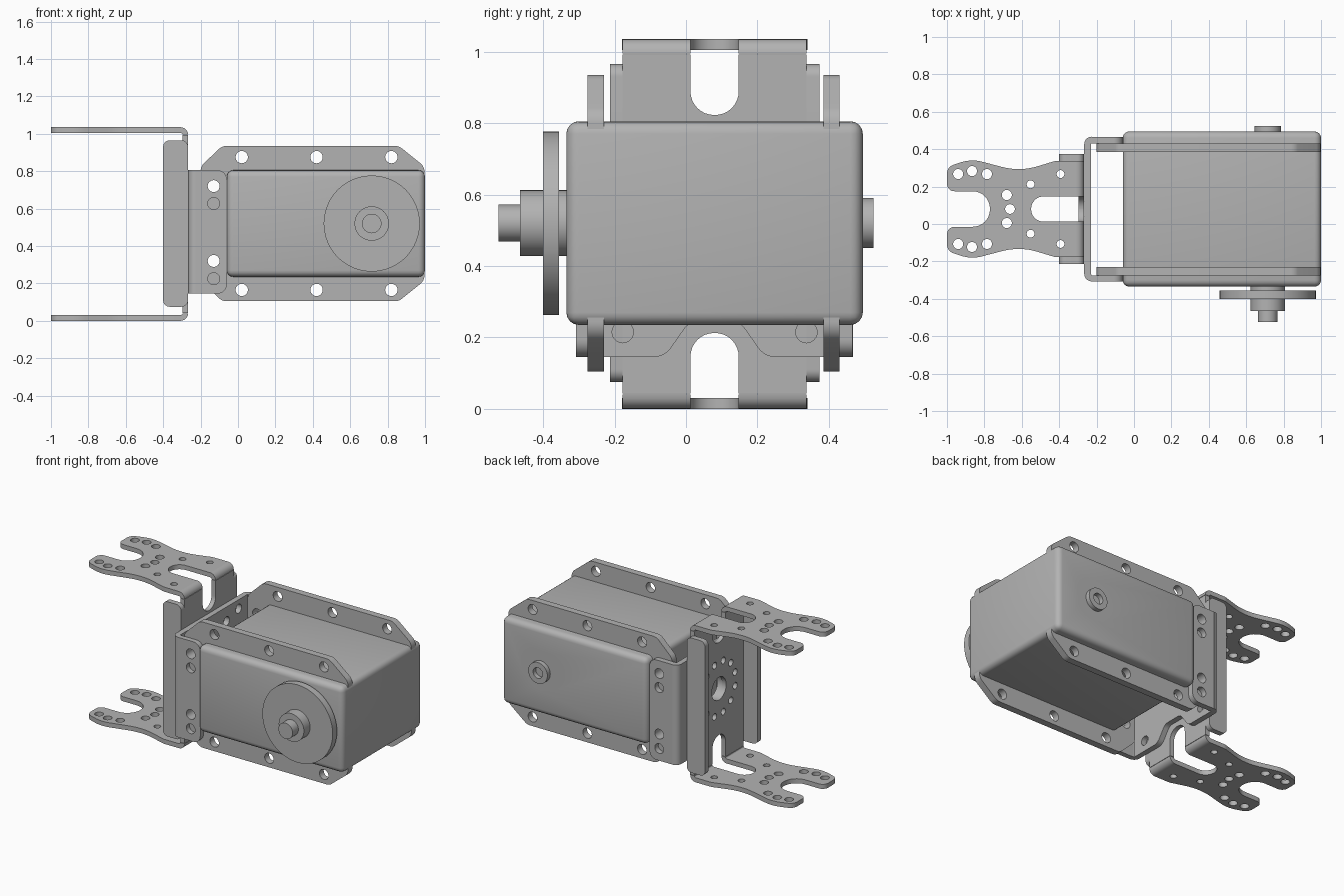
import bpy
import bmesh
import math
from mathutils import Vector

cube = bpy.data.objects.get("Cube")
if cube:
    bpy.data.objects.remove(cube, do_unlink=True)

metal = bpy.data.materials.new("satin_grey")
metal.use_nodes = True
GREY = (0.45, 0.45, 0.45, 1)
metal.diffuse_color = GREY
metal.node_tree.nodes["Principled BSDF"].inputs["Base Color"].default_value = GREY

MID_Y, MID_Z = 0.08, 0.52
parts = []

# Which world axes a flat outline (a, b) and its depth c map to
PLANES = {
    "xy": lambda a, b, c: (a, b, c),
    "xz": lambda a, b, c: (a, c, b),
    "yz": lambda a, b, c: (c, a, b),
}


def add_object(name, mesh):
    obj = bpy.data.objects.new(name, mesh)
    bpy.context.collection.objects.link(obj)
    mesh.materials.clear()
    mesh.materials.append(metal)
    parts.append(obj)
    return obj


def circle(a, b, r, n=24):
    return [(a + r * math.cos(math.tau * i / n), b + r * math.sin(math.tau * i / n)) for i in range(n)]


def rounded(points, steps=8):
    """Outline from (a, b[, radius]) corners, with each radius filleted."""
    out = []
    for i, p in enumerate(points):
        here = Vector(p[:2])
        if len(p) < 3:
            out.append(tuple(here))
            continue
        before = Vector(points[i - 1][:2]) - here
        after = Vector(points[(i + 1) % len(points)][:2]) - here
        half = before.angle(after) / 2
        t = min(p[2] / math.tan(half), 0.49 * before.length, 0.49 * after.length)
        u, v = before.normalized(), after.normalized()
        centre = here + (u + v).normalized() * t / math.cos(half)
        s, e = here + u * t - centre, here + v * t - centre
        start = math.atan2(s.y, s.x)
        turn = (math.atan2(e.y, e.x) - start + math.pi) % math.tau - math.pi
        for k in range(steps + 1):
            ang = start + turn * k / steps
            out.append((centre.x + s.length * math.cos(ang), centre.y + s.length * math.sin(ang)))
    return out


def box_outline(a0, a1, b0, b1, r):
    return rounded([(a0, b0, r), (a1, b0, r), (a1, b1, r), (a0, b1, r)])


def plate(name, plane, outline, c0, c1, holes=()):
    """Flat sheet from an outline with holes, between depths c0 and c1."""
    curve = bpy.data.curves.new(name, "CURVE")
    curve.dimensions = "2D"
    curve.fill_mode = "BOTH"
    curve.extrude = (c1 - c0) / 2
    for loop in [outline, *holes]:
        spline = curve.splines.new("POLY")
        spline.points.add(len(loop) - 1)
        for point, (a, b) in zip(spline.points, loop):
            point.co = (a, b, 0, 1)
        spline.use_cyclic_u = True
    temp = bpy.data.objects.new("temp", curve)
    bpy.context.collection.objects.link(temp)
    graph = bpy.context.evaluated_depsgraph_get()
    mesh = bpy.data.meshes.new_from_object(temp.evaluated_get(graph))
    bpy.data.objects.remove(temp, do_unlink=True)
    bm = bmesh.new()
    bm.from_mesh(mesh)
    bmesh.ops.remove_doubles(bm, verts=bm.verts, dist=0.0002)
    for v in bm.verts:
        v.co = PLANES[plane](v.co.x, v.co.y, v.co.z + (c0 + c1) / 2)
    bmesh.ops.recalc_face_normals(bm, faces=bm.faces)
    bm.to_mesh(mesh)
    bm.free()
    return add_object(name, mesh)


def bend(name, plane, centre, sign, inner, outer, c0, c1):
    """Quarter-round sheet bend on the +a side; sign picks the b side."""
    arc = [math.pi / 2 * i / 6 for i in range(7)]
    ring = [(outer, t) for t in arc] + [(inner, t) for t in reversed(arc)]
    pts = [(centre[0] + r * math.cos(t), centre[1] + sign * abs(r) * math.sin(t)) for r, t in ring]
    return plate(name, plane, pts, c0, c1)


# Servo body: rounded box with a shallow round recess in the back
bm = bmesh.new()
bmesh.ops.create_cube(bm, size=1)
for v in bm.verts:
    v.co = (0.47 + v.co.x * 1.06, 0.08 + v.co.y * 0.83, MID_Z + v.co.z * 0.57)
bmesh.ops.bevel(bm, geom=bm.edges[:], offset=0.035, segments=4, profile=0.5, affect="EDGES")
mesh = bpy.data.meshes.new("servo_body")
bm.to_mesh(mesh)
bm.free()
body = add_object("servo_body", mesh)
SHAFT_X = 0.715
cutter = plate("recess_cutter", "xz", circle(SHAFT_X, MID_Z, 0.13, 40), 0.48, 0.6)
cut = body.modifiers.new("recess", "BOOLEAN")
cut.operation, cut.object, cut.solver = "DIFFERENCE", cutter, "EXACT"
bpy.context.view_layer.objects.active = body
bpy.ops.object.modifier_apply(modifier="recess")
parts.remove(cutter)
bpy.data.objects.remove(cutter, do_unlink=True)

# Output horn and shaft in front, bearing boss behind
for name, r, c0, c1 in (("horn_disc", 0.257, -0.4, -0.355),
                        ("horn_hub", 0.092, -0.465, -0.32),
                        ("output_shaft", 0.052, -0.525, -0.45)):
    plate(name, "xz", circle(SHAFT_X, MID_Z, r, 48), c0, c1)
plate("rear_boss", "xz", circle(SHAFT_X, MID_Z, 0.07, 40), 0.47, 0.525,
      [circle(SHAFT_X, MID_Z, 0.035)])

# Mounting flanges around the body
half = [(-0.2, 0.305, 0.06), (-0.085, 0.415, 0.06), (0.86, 0.415, 0.06), (0.997, 0.305, 0.06)]
corners = half + [(x, -z, r) for x, z, r in reversed(half)]
flange = rounded([(x, MID_Z + z, r) for x, z, r in corners])
bolts = [circle(x, MID_Z + s * 0.355, 0.033) for x in (0.02, 0.42, 0.82) for s in (-1, 1)]
bolts += [circle(-0.13, MID_Z + s * 0.2, 0.033) for s in (-1, 1)]
plate("front_flange", "xz", flange, -0.275, -0.23, bolts)
plate("back_flange", "xz", flange, 0.385, 0.43, bolts)

# C-shaped side bracket: wall, two cheeks and their bends
Z0, Z1 = 0.145, 0.805
cheek_holes = [circle(-0.13, z, 0.032) for z in (0.72, 0.627, 0.32, 0.225)]
cheek = rounded([(-0.226, Z0), (-0.06, Z0, 0.05), (-0.06, Z1, 0.05), (-0.226, Z1)])
for side, s, y0, y1 in (("front", -1, -0.308, -0.275), ("back", 1, 0.43, 0.466)):
    plate(side + "_cheek", "xz", cheek, y0, y1, cheek_holes)
    inner_y = MID_Y + s * 0.347
    bend(side + "_cheek_bend", "xy", (-0.226, inner_y), s, -0.005, -0.04, Z0, Z1)
arch = [(-0.14, Z0, 0.06), (-0.07, 0.245, 0.05), (0.07, 0.245, 0.05), (0.14, Z0, 0.06)]
wall = [(-0.347, Z0)] + arch + [(0.347, Z0), (0.347, Z1), (-0.347, Z1)]
wall = rounded([(MID_Y + p[0], *p[1:]) for p in wall])
wall_holes = [circle(MID_Y + s * y, z, 0.03) for s in (-1, 1)
              for y, z in ((0.257, 0.215), (0.257, 0.745), (0.13, 0.71))]
wall_holes.append(circle(MID_Y, MID_Z, 0.08, 32))
plate("side_bracket_wall", "yz", wall, -0.266, -0.231, wall_holes)

# U-shaped bracket: wall with ring of holes, slotted from both ends
SLOT, WIDE = 0.0675, 0.2575
top = [(WIDE, 0.475), (SLOT, 0.475), (SLOT, 0.305, SLOT), (-SLOT, 0.305, SLOT),
       (-SLOT, 0.475), (-WIDE, 0.475)]
wall = top + [(-p[0], -p[1], *p[2:]) for p in top]
wall = rounded([(MID_Y + p[0], 0.5175 + p[1], *p[2:]) for p in wall])
ring = [circle(MID_Y + 0.175 * math.cos(a), 0.5175 + 0.175 * math.sin(a), 0.022, 16)
        for a in (math.tau * (i + 0.5) / 12 for i in range(12))]
plate("u_bracket_wall", "yz", wall, -0.297, -0.267, ring + [circle(MID_Y, 0.5175, 0.075, 32)])

# Side lips of the U bracket
lip = box_outline(-0.4, -0.267, 0.075, 0.965, 0.035)
plate("front_lip", "xz", lip, -0.213, -0.177)
plate("back_lip", "xz", lip, 0.337, 0.373)

# Forked arms of the U bracket
END = -0.307
edge = [(END, SLOT), (END, WIDE), (-0.42, WIDE, 0.1), (-0.61, 0.2, 0.5), (-0.87, 0.268, 0.2),
        (-1, 0.225, 0.05), (-1, 0.095, 0.04), (-0.77, 0.095, 0.095)]
arm = edge + [(p[0], -p[1], *p[2:]) for p in reversed(edge)]
arm += [(-0.55, -SLOT, SLOT), (-0.55, SLOT, SLOT)]
arm = rounded([(p[0], MID_Y + p[1], *p[2:]) for p in arm])
arm_holes = [circle(-0.663, MID_Y, 0.026)]
for x, y, r in ((-0.94, 0.187, 0.027), (-0.866, 0.203, 0.027), (-0.786, 0.187, 0.027),
                (-0.68, 0.075, 0.027), (-0.553, 0.132, 0.021), (-0.393, 0.187, 0.021)):
    arm_holes += [circle(x, MID_Y + s * y, r) for s in (-1, 1)]
for level, s, z0, z1 in (("lower", -1, 0.0, 0.03), ("upper", 1, 1.005, 1.035)):
    plate(level + "_arm", "xy", arm, z0, z1, arm_holes)
    for side, f in (("front", -1), ("back", 1)):
        y0, y1 = sorted((MID_Y + f * SLOT, MID_Y + f * WIDE))
        bend(f"{level}_{side}_arm_bend", "xz", (END, 0.5175 + s * 0.4775), s, 0.01, 0.04, y0, y1)

# Smooth shading with sharp edges kept
bpy.ops.object.select_all(action="DESELECT")
for obj in parts:
    obj.select_set(True)
bpy.context.view_layer.objects.active = body
bpy.ops.object.shade_smooth_by_angle(angle=math.radians(35))
